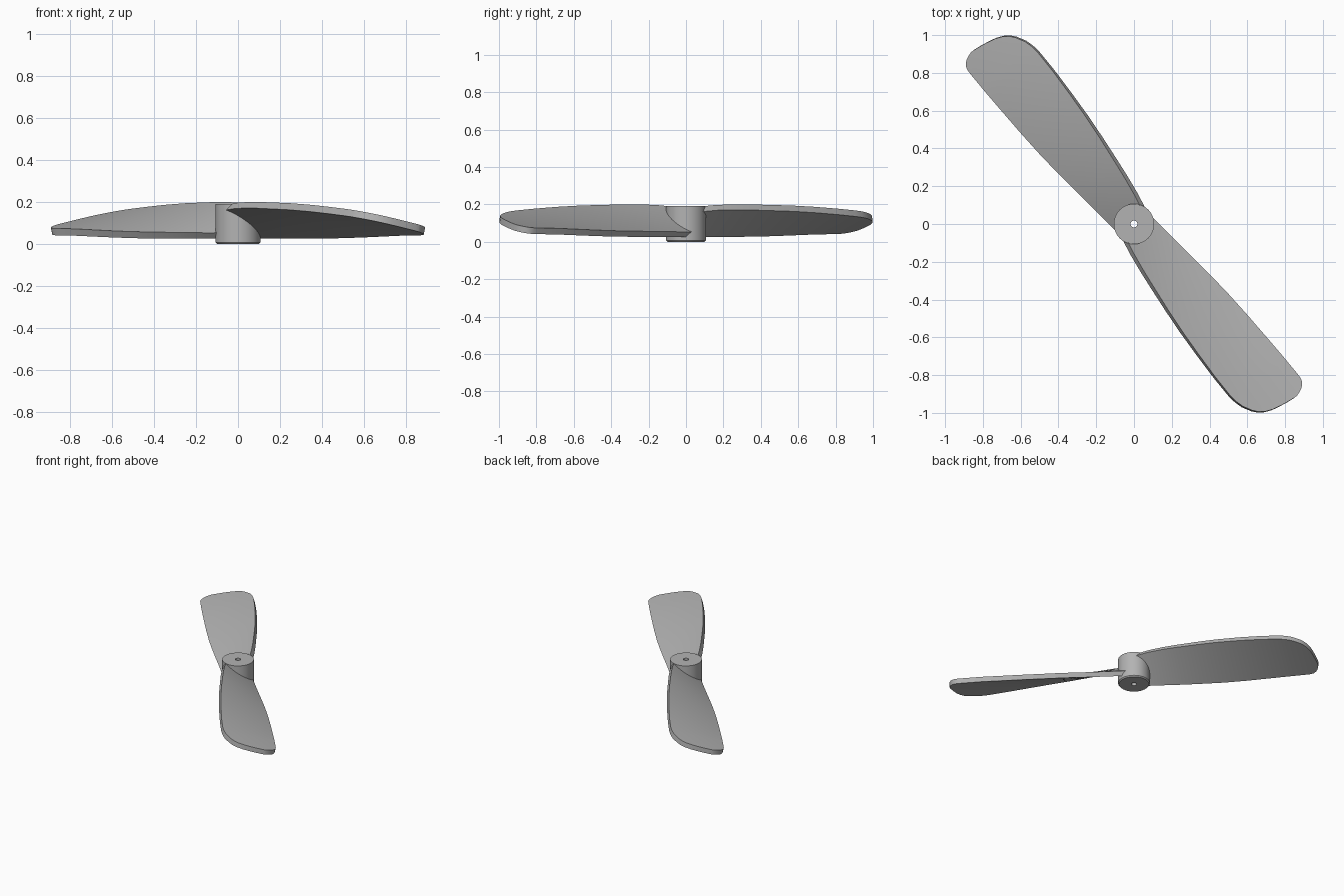
import bpy, bmesh, math

if "Cube" in bpy.data.objects:
    bpy.data.objects.remove(bpy.data.objects["Cube"])

grey = bpy.data.materials.new("plain_grey")
grey.diffuse_color = (0.45, 0.45, 0.45, 1)
grey.use_nodes = True
grey.node_tree.nodes["Principled BSDF"].inputs["Base Color"].default_value = grey.diffuse_color


def finish(name, bm, angle):
    bmesh.ops.recalc_face_normals(bm, faces=bm.faces)
    me = bpy.data.meshes.new(name)
    bm.to_mesh(me)
    bm.free()
    for p in me.polygons:
        p.use_smooth = True
    me.set_sharp_from_angle(angle=math.radians(angle))
    me.materials.append(grey)
    ob = bpy.data.objects.new(name, me)
    bpy.context.collection.objects.link(ob)
    return ob


def lerp_table(table, s):
    for a, b in zip(table, table[1:]):
        if s <= b[0]:
            break
    k = (s - a[0]) / (b[0] - a[0])
    return [p + (q - p) * k for p, q in zip(a[1:], b[1:])]


# Hub: lathed ring with a bore and a small bottom chamfer
N = 64
profile = [(0.018, 0), (0.1, 0), (0.107, 0.008), (0.107, 0.19), (0.018, 0.19)]
bm = bmesh.new()
rings = [[bm.verts.new((r * math.cos(2 * math.pi * i / N),
                        r * math.sin(2 * math.pi * i / N), z)) for r, z in profile]
         for i in range(N)]
for i in range(N):
    a, b = rings[i], rings[(i + 1) % N]
    for j in range(len(profile)):
        k = (j + 1) % len(profile)
        bm.faces.new((a[j], b[j], b[k], a[k]))
finish("hub", bm, 30)

# Blade plan: distance along the blade, low edge, high edge
PLAN = [(0.025, -0.097, 0.1), (0.12, -0.106, 0.12), (0.22, -0.115, 0.136),
        (0.32, -0.125, 0.149), (0.46, -0.138, 0.166), (0.6, -0.148, 0.18),
        (0.75, -0.154, 0.19), (0.9, -0.157, 0.197), (1.02, -0.159, 0.198),
        (1.07, -0.159, 0.193), (1.112, -0.159, 0.182), (1.16, -0.159, 0.157),
        (1.187, -0.158, 0.136), (1.21, -0.152, 0.105), (1.226, -0.14, 0.068),
        (1.237, -0.125, 0.025), (1.246, -0.105, -0.02), (1.252, -0.085, -0.062)]
# Twist: distance, pitch in degrees, mid height
TWIST = [(0.0, 38, 0.106), (0.22, 32, 0.106), (0.46, 25.8, 0.105),
         (0.75, 20.5, 0.102), (1.02, 15.4, 0.098), (1.26, 12, 0.092)]
THICK = 0.034
CHORD = 8


def blade(name, sign):
    bm = bmesh.new()
    loops = []
    for s, low, high in PLAN:
        pitch, zc = lerp_table(TWIST, s)
        a = math.radians(pitch)
        dt, dz = THICK * math.sin(a), THICK * math.cos(a)

        def vert(t, z):
            x, y = -0.64 * s + 0.77 * t, 0.77 * s + 0.64 * t
            return bm.verts.new((sign * x / 1.0025, sign * y / 1.0025, z))

        loop = []
        span = high - low - dt
        for i in range(CHORD + 1):      # upper skin
            t = low + span * i / CHORD
            loop.append(vert(t, zc + (t + dt / 2) * math.tan(a) + dz / 2))
        for i in range(CHORD, -1, -1):  # lower skin
            t = low + dt + span * i / CHORD
            loop.append(vert(t, zc + (t - dt / 2) * math.tan(a) - dz / 2))
        loops.append(loop)
    n = len(loops[0])
    for p, q in zip(loops, loops[1:]):
        for j in range(n):
            k = (j + 1) % n
            bm.faces.new((p[j], q[j], q[k], p[k]))
    # root and tip caps
    for lp in (loops[0], loops[-1]):
        bm.faces.new(lp)
    finish(name, bm, 40)


blade("rear_blade", 1)
blade("front_blade", -1)
